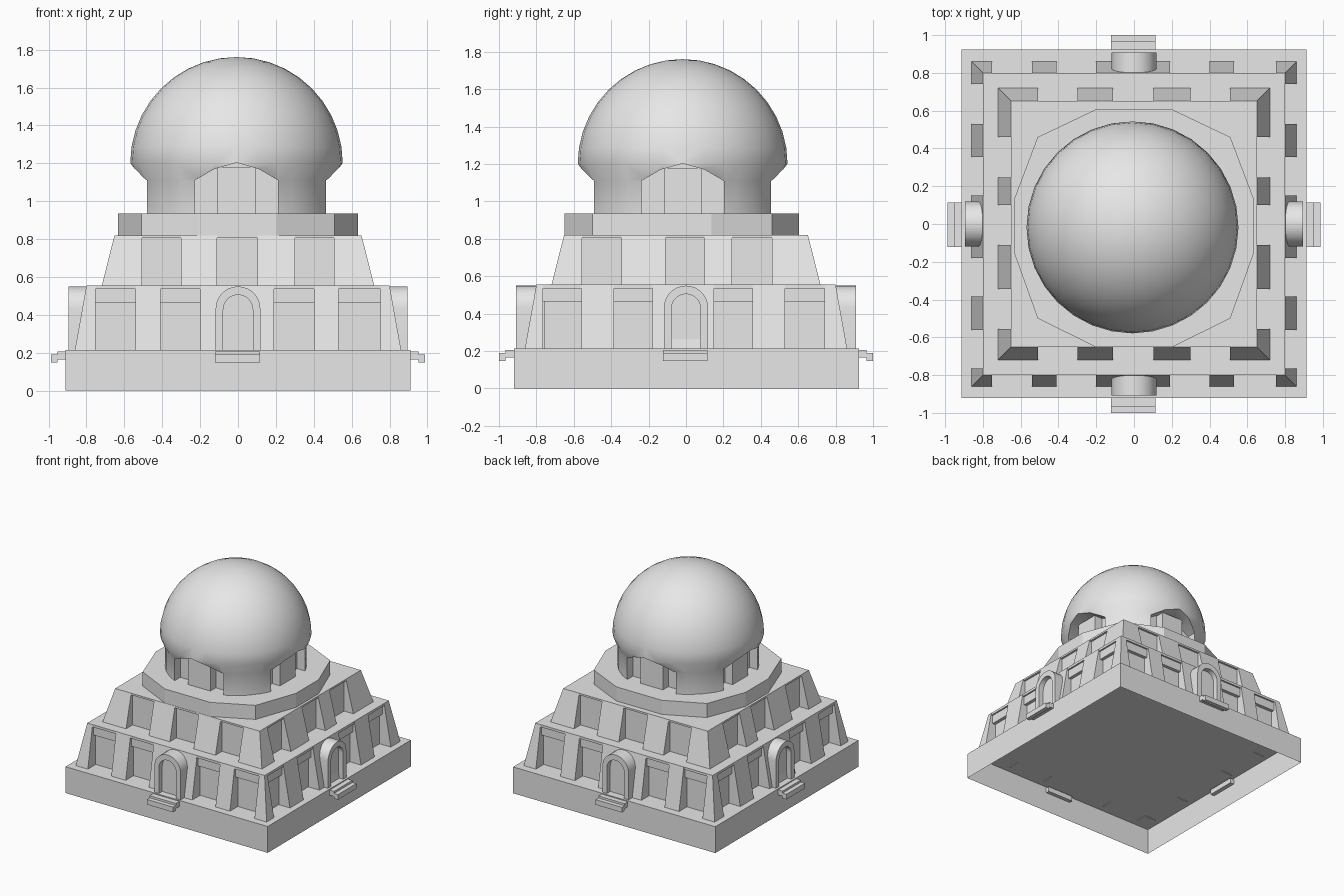
import bpy, bmesh, math

old = bpy.data.objects.get("Cube")
if old:
    bpy.data.objects.remove(old, do_unlink=True)

stone = bpy.data.materials.new("pale_grey_stone")
stone.use_nodes = True
stone.diffuse_color = (0.8, 0.8, 0.8, 1)
stone.node_tree.nodes["Principled BSDF"].inputs["Base Color"].default_value = (0.8, 0.8, 0.8, 1)

SIDES = {"front": ("y", -1), "back": ("y", 1), "left": ("x", 1), "right": ("x", -1)}


def finish(name, bm, smooth=None):
    bmesh.ops.recalc_face_normals(bm, faces=bm.faces)
    mesh = bpy.data.meshes.new(name)
    bm.to_mesh(mesh)
    bm.free()
    mesh.materials.append(stone)
    ob = bpy.data.objects.new(name, mesh)
    bpy.context.collection.objects.link(ob)
    if smooth:
        smooth_shade(ob, smooth)
    return ob


def smooth_shade(ob, degrees):
    bpy.ops.object.select_all(action="DESELECT")
    ob.select_set(True)
    bpy.context.view_layer.objects.active = ob
    bpy.ops.object.shade_smooth_by_angle(angle=math.radians(degrees))


def loft(bm, lower, upper, caps=(True, True)):
    """Join two matching loops of points into a solid."""
    a = [bm.verts.new(p) for p in lower]
    b = [bm.verts.new(p) for p in upper]
    n = len(a)
    for i in range(n):
        j = (i + 1) % n
        bm.faces.new((a[i], a[j], b[j], b[i]))
    if caps[0]:
        bm.faces.new(a[::-1])
    if caps[1]:
        bm.faces.new(b)


def rect(x0, x1, y0, y1, z):
    return [(x0, y0, z), (x1, y0, z), (x1, y1, z), (x0, y1, z)]


def square(r, z):
    return rect(-r, r, -r, r, z)


def place(side, along, out, z):
    axis, sign = SIDES[side]
    return (along, sign * out, z) if axis == "y" else (sign * out, along, z)


def side_profile(bm, side, profile, a0, a1):
    """Extrude an (out, z) profile along a wall."""
    loft(bm, [place(side, a0, o, z) for o, z in profile],
         [place(side, a1, o, z) for o, z in profile])


def face_profile(bm, side, profile, o0, o1):
    """Extrude an (along, z) profile outward from a wall."""
    loft(bm, [place(side, a, o0, z) for a, z in profile],
         [place(side, a, o1, z) for a, z in profile])


# Plinth, open underneath
bm = bmesh.new()
loft(bm, rect(-.912, .912, -.92, .925, 0), rect(-.912, .912, -.92, .925, .215), (False, True))
finish("plinth", bm)


# Battered tiers: recessed core, top slab, corner piers and wall piers
def tier(name, z0, z1, bottom, top, core, lip, corner_x, corner_y, piers):
    bm = bmesh.new()
    loft(bm, square(core, z0), square(core, z1 - lip))
    loft(bm, square(top, z1 - lip), square(top, z1))
    finish(name + "_core", bm)
    bm = bmesh.new()
    for sx in (-1, 1):
        for sy, cy in zip((-1, 1), corner_y):
            loft(bm, rect(sx * corner_x, sx * bottom, sy * cy, sy * bottom, z0),
                 rect(sx * corner_x, sx * top, sy * cy, sy * top, z1))
    finish(name + "_corner_piers", bm)
    bm = bmesh.new()
    wedge = [(core - .05, z0), (bottom, z0), (top, z1), (core - .05, z1)]
    for side, (axis, _) in SIDES.items():
        for a0, a1 in piers[axis]:
            side_profile(bm, side, wedge, a0, a1)
    finish(name + "_wall_piers", bm)


tier("lower_tier", .21, .555, .862, .80, .76, .02, .752, (.765, .74),
     {"x": [(-.56, -.385), (-.18, .15), (.355, .53)],
      "y": [(-.54, -.41), (-.2, .19), (.4, .53)]})
tier("upper_tier", .55, .82, .72, .652, .635, .015, .507, (.555, .46),
     {"x": [(-.345, -.11), (.1, .245)],
      "y": [(-.3, -.112), (.103, .3)]})

# Shallow lintel above the lower niches
bm = bmesh.new()
loft(bm, square(.787, .465), square(.787, .54))
finish("niche_lintel", bm)


# Arched doorways with steps
def arch(half, top, base=.215, steps=14):
    spring = top - half
    curve = [(half * math.cos(math.pi * i / steps), spring + half * math.sin(math.pi * i / steps))
             for i in range(steps + 1)]
    return [(half, base)] + curve + [(-half, base)]


for side, (axis, sign) in SIDES.items():
    shift = -.013 if axis == "x" else 0
    bm = bmesh.new()
    face_profile(bm, side, arch(.118, .55) + arch(.078, .505)[::-1], .75, .908 + shift)
    finish(side + "_door_frame", bm, 35)
    bm = bmesh.new()
    face_profile(bm, side, arch(.079, .506), .75, .865 + shift)
    finish(side + "_door", bm)
    bm = bmesh.new()
    stairs = [(.89, .165), (.965, .165), (.965, .148), (1, .148),
              (1, .19), (.965, .19), (.965, .207), (.89, .207)]
    side_profile(bm, side, [(o + shift, z) for o, z in stairs], -.122, .115)
    finish(side + "_steps", bm)

# Twelve-sided terrace under the dome
half = [(.205, -.65), (.51, -.5), (.633, -.157), (.633, .135), (.51, .46), (.205, .605)]
outline = half + [(-x, y) for x, y in reversed(half)]
bm = bmesh.new()
loft(bm, [(x, y, .815) for x, y in outline], [(x, y, .935) for x, y in outline])
finish("terrace", bm)

# Dome on a slightly narrower drum
CX, CY, R, Z = -.008, -.018, .561, 1.2
profile = [(0, .93), (.523, .93), (.523, 1.11)]
profile += [(R * math.cos(i * math.pi / 20), Z + R * math.sin(i * math.pi / 20)) for i in range(10)]
profile += [(0, Z + R)]
bm = bmesh.new()
verts = [bm.verts.new((CX + r, CY, z)) for r, z in profile]
edges = [bm.edges.new(pair) for pair in zip(verts, verts[1:])]
bmesh.ops.spin(bm, geom=verts + edges, cent=(CX, CY, 0), axis=(0, 0, 1),
               angle=math.tau, steps=32, use_duplicate=False)
bmesh.ops.remove_doubles(bm, verts=bm.verts, dist=.0005)
dome = finish("dome", bm)

# Arched alcoves cut into the drum
alcove = [(-.22, .9), (-.22, 1.11), (-.117, 1.17), (0, 1.203), (.117, 1.17), (.22, 1.11), (.22, .9)]
for side, (axis, sign) in SIDES.items():
    mid, depth = (CY, sign * CX) if axis == "x" else (CX, sign * CY)
    bm = bmesh.new()
    face_profile(bm, side, [(a + mid, z) for a, z in alcove], .40 + depth, .7)
    cutter = finish(side + "_alcove_cutter", bm)
    cutter.hide_render = True
    bpy.context.view_layer.objects.active = dome
    mod = dome.modifiers.new("alcove", "BOOLEAN")
    mod.operation, mod.solver, mod.object = "DIFFERENCE", "EXACT", cutter
    bpy.ops.object.modifier_apply(modifier=mod.name)
    bpy.data.objects.remove(cutter, do_unlink=True)
    # Block standing in the alcove
    bm = bmesh.new()
    face_profile(bm, side, [(mid - .1, .93), (mid + .1, .93), (mid + .1, 1.18), (mid - .1, 1.18)],
                 .38 + depth, .47 + depth)
    finish(side + "_alcove_block", bm)
smooth_shade(dome, 40)
